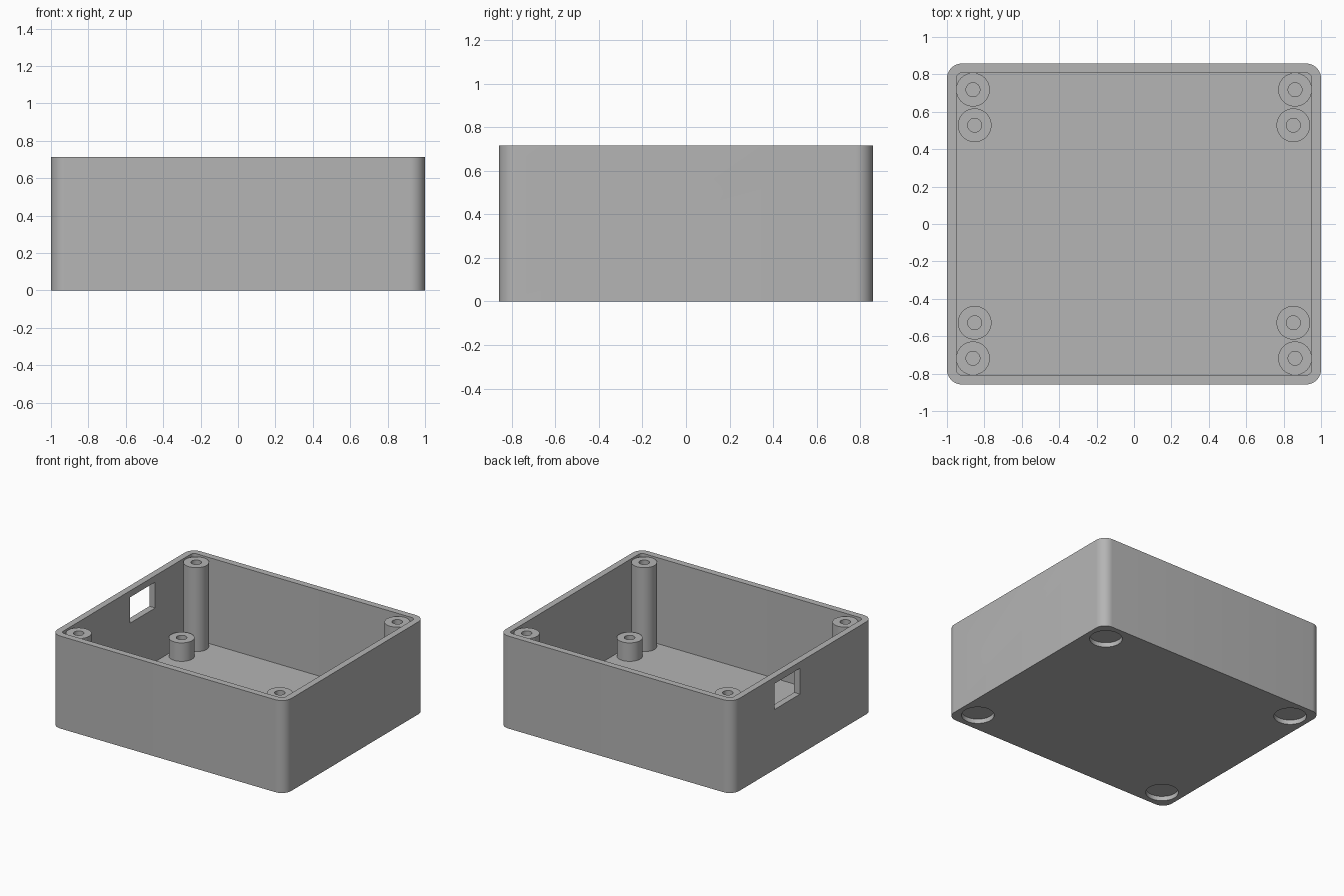
import bpy
import bmesh
from math import cos, sin, pi
from mathutils import Matrix, Vector

if "Cube" in bpy.data.objects:
    bpy.data.objects.remove(bpy.data.objects["Cube"], do_unlink=True)

grey = bpy.data.materials.new("plain grey")
grey.use_nodes = True
grey.diffuse_color = (0.46, 0.46, 0.46, 1)
grey.node_tree.nodes["Principled BSDF"].inputs["Base Color"].default_value = grey.diffuse_color

HEIGHT, FLOOR = 0.715, 0.05
HALF_X, HALF_Y, WALL = 1.0, 0.858, 0.05
# Maps a flat outline's (u, v, depth) to (depth, u, v), for side wall openings
SIDEWAYS = Matrix(((0, 0, 1, 0), (1, 0, 0, 0), (0, 1, 0, 0), (0, 0, 0, 1)))


def make_object(name, bm):
    bmesh.ops.recalc_face_normals(bm, faces=bm.faces)
    mesh = bpy.data.meshes.new(name)
    bm.to_mesh(mesh)
    bm.free()
    mesh.materials.append(grey)
    obj = bpy.data.objects.new(name, mesh)
    bpy.context.collection.objects.link(obj)
    return obj


def prism(name, outline, low, high, matrix=Matrix()):
    bm = bmesh.new()
    base = bm.faces.new([bm.verts.new((u, v, low)) for u, v in outline])
    top = bmesh.ops.extrude_face_region(bm, geom=[base])["geom"]
    verts = [g for g in top if isinstance(g, bmesh.types.BMVert)]
    bmesh.ops.translate(bm, verts=verts, vec=(0, 0, high - low))
    bm.transform(matrix)
    return make_object(name, bm)


def arc(u, v, radius, start, end, steps):
    angles = [start + (end - start) * i / steps for i in range(steps + 1)]
    return [(u + radius * cos(a), v + radius * sin(a)) for a in angles]


def rounded_rectangle(half_u, half_v, radius):
    points = []
    for i, (su, sv) in enumerate(((1, 1), (-1, 1), (-1, -1), (1, -1))):
        points += arc(su * (half_u - radius), sv * (half_v - radius),
                      radius, i * pi / 2, (i + 1) * pi / 2, 10)
    return points


def cut(target, cutter):
    mod = target.modifiers.new("cut", "BOOLEAN")
    mod.operation, mod.solver, mod.object = "DIFFERENCE", "EXACT", cutter
    bpy.context.view_layer.objects.active = target
    bpy.ops.object.modifier_apply(modifier=mod.name)
    bpy.data.objects.remove(cutter, do_unlink=True)


def screw_post(name, x, y, top, hole_depth):
    # Turned profile: outer wall, top ring, blind screw hole
    outer, hole, base = 0.09, 0.037, FLOOR - 0.005
    profile = [(0, base), (outer, base), (outer, top), (hole, top),
               (hole, top - hole_depth), (0, top - hole_depth)]
    bm = bmesh.new()
    verts = [bm.verts.new((r, 0, z)) for r, z in profile]
    edges = [bm.edges.new(pair) for pair in zip(verts, verts[1:])]
    bmesh.ops.spin(bm, geom=verts + edges, axis=(0, 0, 1), cent=(0, 0, 0),
                   angle=2 * pi, steps=48)
    bmesh.ops.remove_doubles(bm, verts=bm.verts, dist=0.0005)
    bmesh.ops.translate(bm, verts=bm.verts, vec=Vector((x, y, 0)))
    return make_object(name, bm)


# Open box with rounded corners
box = prism("box_shell", rounded_rectangle(HALF_X, HALF_Y, 0.08), 0, HEIGHT)
cut(box, prism("cavity", rounded_rectangle(HALF_X - WALL, HALF_Y - WALL, 0.03),
               FLOOR, HEIGHT + 0.1))

# Teardrop cable hole in the left wall
teardrop = arc(-0.395, 0.328, 0.079, -5 * pi / 4, pi / 4, 36) + [(-0.395, 0.44)]
cut(box, prism("cable_hole", teardrop, 0.9, 1.1, SIDEWAYS))

# Rectangular socket opening in the right wall
window = [(0.035, 0.465), (0.345, 0.465), (0.345, 0.665), (0.035, 0.665)]
cut(box, prism("socket_opening", window, -1.1, -0.9, SIDEWAYS))

# Foot recesses underneath, tall corner posts and short board posts
parts = [box]
for sx, side in ((1, "left"), (-1, "right")):
    for sy, end in ((-1, "front"), (1, "back")):
        ring = arc(sx * 0.847, sy * 0.702, 0.115, 0, 2 * pi, 48)[:-1]
        cut(box, prism("foot_recess", ring, -0.1, 0.035))
        parts.append(screw_post(f"tall_post_{end}_{side}", sx * 0.861, sy * 0.718, 0.7, 0.3))
        parts.append(screw_post(f"short_post_{end}_{side}", sx * 0.852, sy * 0.528, 0.193, 0.12))

# Smooth shading with crisp edges
bpy.ops.object.select_all(action="DESELECT")
for part in parts:
    part.select_set(True)
bpy.context.view_layer.objects.active = box
bpy.ops.object.shade_smooth_by_angle(angle=pi / 6)
